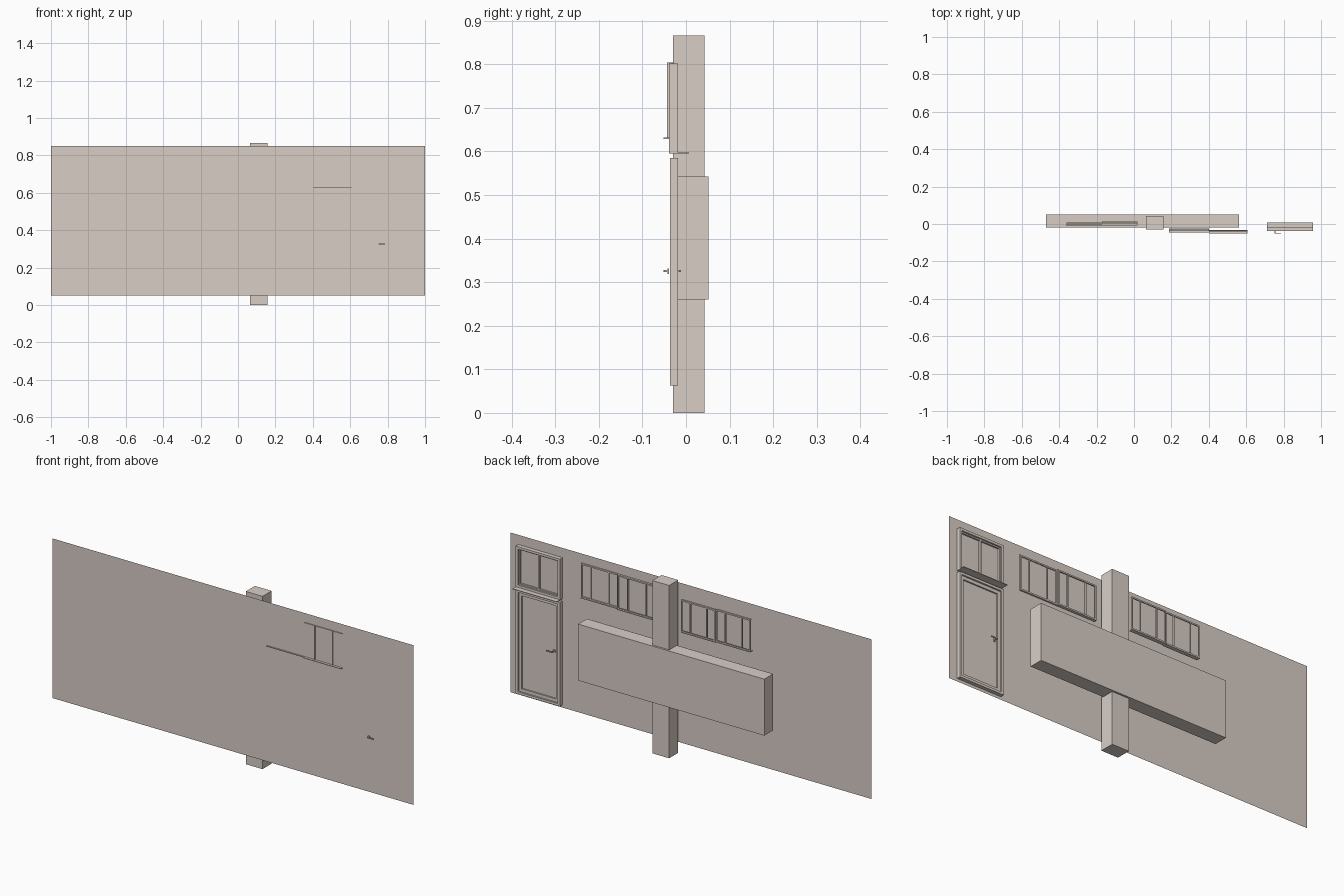
import bpy, bmesh
from mathutils import Vector

if "Cube" in bpy.data.objects:
    bpy.data.objects.remove(bpy.data.objects["Cube"])

mat = bpy.data.materials.new("pale_warm_grey")
mat.diffuse_color = (0.69, 0.615, 0.565, 1)
mat.use_nodes = True
mat.node_tree.nodes["Principled BSDF"].inputs["Base Color"].default_value = mat.diffuse_color


def build(name, boxes):
    """One object from boxes given as (x0, x1, y0, y1, z0, z1)."""
    bm = bmesh.new()
    for x0, x1, y0, y1, z0, z1 in boxes:
        vs = bmesh.ops.create_cube(bm, size=1)["verts"]
        for v in vs:
            v.co = Vector((x0 + (v.co.x + .5) * (x1 - x0),
                           y0 + (v.co.y + .5) * (y1 - y0),
                           z0 + (v.co.z + .5) * (z1 - z0)))
    me = bpy.data.meshes.new(name)
    bm.to_mesh(me)
    bm.free()
    me.materials.append(mat)
    ob = bpy.data.objects.new(name, me)
    bpy.context.collection.objects.link(ob)
    return ob


def frame(x0, x1, y0, y1, z0, z1, w):
    """Four bars around a rectangle."""
    return [(x0, x0 + w, y0, y1, z0, z1), (x1 - w, x1, y0, y1, z0, z1),
            (x0 + w, x1 - w, y0, y1, z1 - w, z1), (x0 + w, x1 - w, y0, y1, z0, z0 + w)]


# thin wall sheet
me = bpy.data.meshes.new("wall")
me.from_pydata([(-1, -.039, .05), (1, -.039, .05), (1, -.039, .85), (-1, -.039, .85)],
               [], [(0, 1, 2, 3)])
me.materials.append(mat)
bpy.context.collection.objects.link(bpy.data.objects.new("wall", me))

# pillar and the large board hung across it
build("pillar", [(.064, .157, -.03, .042, 0, .866)])
build("board", [(-.47, .562, -.018, .0515, .26, .543)])


def sash(name, x0, x1, yc, z0, z1):
    """Sliding sash: slim frame, two deeper mullions, top bead and thin sill."""
    w, m = .006, .002
    parts = frame(x0, x1, yc + .001, yc + .006, z0, z1 - .001, w)
    for t in (.26, .74):
        x = x0 + (x1 - x0) * t
        parts.append((x - m, x + m, yc - .004, yc + .005, z0, z1 - .001))
    parts.append((x0, x1, yc - .004, yc + .006, z1 - .001, z1))
    parts.append((x0, x1, yc - .012, yc + .008, z0 - .003, z0))
    build(name, parts)


# two sliding windows, each a pair of offset sashes
sash("right_window_outer_sash", .40, .607, -.0395, .632, .804)
sash("right_window_inner_sash", .188, .40, -.033, .632, .804)
sash("left_window_outer_sash", -.362, -.17, .000, .634, .795)
sash("left_window_inner_sash", -.17, .020, .005, .634, .795)

# door: jambs, stop lip and leaf
X0, X1 = .712, .957
build("door_frame", frame(X0, X1, -.037, -.018, .063, .585, .012)
      + frame(X0 + .012, X1 - .012, -.037, -.026, .075, .573, .016))
build("door_leaf", [(X0 + .02, X1 - .02, -.0365, -.033, .07, .575)])

# door handles on both sides: rose, neck and lever
for side, ya, yb in (("front", -.039, -.052), ("back", -.033, -.011)):
    s = 1 if yb > ya else -1
    lo, hi = sorted((ya, yb))
    build(side + "_door_handle", [
        (.748, .758, min(ya, ya + s * .003), max(ya, ya + s * .003), .319, .331),
        (.751, .756, lo, hi, .323, .328),
        (.751, .785, min(yb, yb - s * .004), max(yb, yb - s * .004), .323, .328)])

# transom window above the door with centre mullion and deep sill
mid = (X0 + X1) / 2
build("transom_frame", frame(X0, X1, -.0385, -.018, .598, .802, .012)
      + frame(X0 + .012, X1 - .012, -.034, -.026, .61, .79, .006)
      + [(mid - .004, mid + .004, -.034, -.024, .61, .79)])
build("transom_sill", [(X0, X1, -.0385, .007, .595, .598)])
